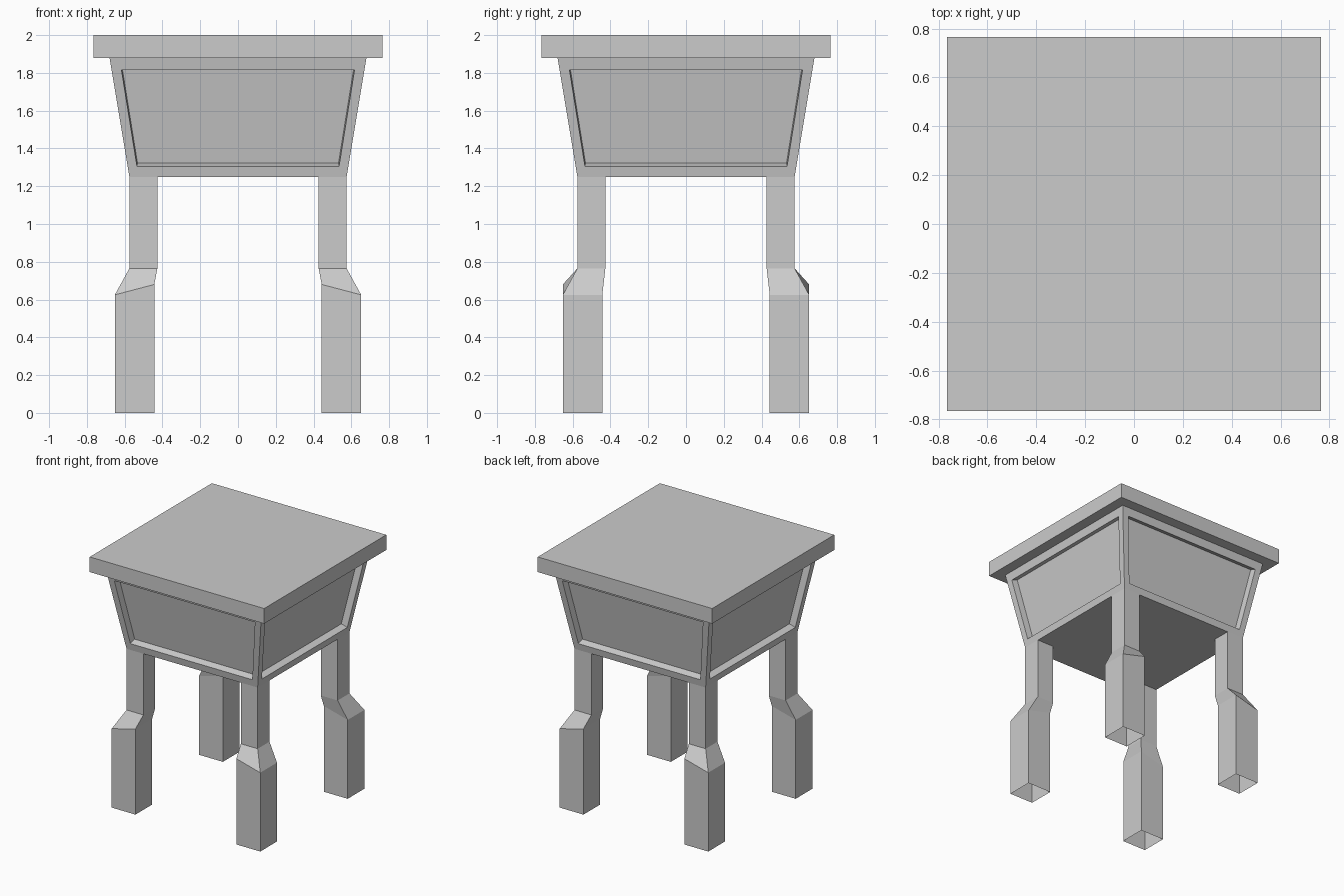
import bpy, bmesh
from math import pi
from mathutils import Matrix

cube = bpy.data.objects.get("Cube")
if cube:
    bpy.data.objects.remove(cube)

GREY = (0.6, 0.6, 0.6, 1)
mat = bpy.data.materials.new("plain grey")
mat.use_nodes = True
mat.diffuse_color = GREY
mat.node_tree.nodes["Principled BSDF"].inputs["Base Color"].default_value = GREY


def finish(bm, name):
    """Turn a bmesh into a named, flat shaded object."""
    mesh = bpy.data.meshes.new(name)
    bm.to_mesh(mesh)
    bm.free()
    mesh.materials.append(mat)
    obj = bpy.data.objects.new(name, mesh)
    bpy.context.collection.objects.link(obj)
    return obj


def bridge(bm, a, b):
    """Join two rings of four vertices with quads."""
    for i in range(4):
        j = (i + 1) % 4
        bm.faces.new((a[i], a[j], b[j], b[i]))


# Square slab top
bm = bmesh.new()
bmesh.ops.create_cube(bm, size=1, matrix=Matrix.Translation((0, 0, 1.94))
                      @ Matrix.Diagonal((1.53, 1.53, 0.12, 1)))
finish(bm, "table_top")

# Tapered body: one side with a recessed panel, turned to all four sides
BOTTOM, TOP, LOW, HIGH = 1.25, 1.88, 0.575, 0.68


def face_y(z):
    return -(LOW + (HIGH - LOW) * (z - BOTTOM) / (TOP - BOTTOM))


def side_ring(bm, z0, w0, z1, w1, depth=0, lift=0):
    return [bm.verts.new((x, face_y(z) + depth, z + lift))
            for x, z in ((-w0, z0), (w0, z0), (w1, z1), (-w1, z1))]


bm = bmesh.new()
for k in range(4):
    outer = side_ring(bm, BOTTOM, LOW, TOP, HIGH)
    rim = side_ring(bm, 1.305, 0.535, 1.815, 0.617)
    deep = side_ring(bm, 1.305, 0.532, 1.815, 0.614, 0.05, 0.017)
    bridge(bm, outer, rim)
    bridge(bm, rim, deep)
    bm.faces.new(deep)
    bmesh.ops.rotate(bm, verts=outer + rim + deep, cent=(0, 0, 0),
                     matrix=Matrix.Rotation(k * pi / 2, 3, "Z"))
bmesh.ops.remove_doubles(bm, verts=bm.verts[:], dist=0.0005)
bmesh.ops.holes_fill(bm, edges=[e for e in bm.edges if e.is_boundary], sides=4)
bmesh.ops.recalc_face_normals(bm, faces=bm.faces[:])
finish(bm, "tapered_body")


# Hollow legs: slim shaft, sloping shoulder, thicker open-ended foot
def leg(name, sx, sy):
    bm = bmesh.new()

    def ring(inner, outer, z_inner, z_outer):
        pts = ((outer, outer, z_outer), (inner, outer, z_inner),
               (inner, inner, z_inner), (outer, inner, z_outer))
        return [bm.verts.new((sx * x, sy * y, z)) for x, y, z in pts]

    rings = [ring(0.443, 0.652, 0, 0), ring(0.443, 0.652, 0.68, 0.625),
             ring(0.427, 0.575, 0.765, 0.765), ring(0.427, 0.575, BOTTOM, BOTTOM)]
    for a, b in zip(rings, rings[1:]):
        bridge(bm, a, b)
    # Normals point away from the leg's axis
    bmesh.ops.recalc_face_normals(bm, faces=bm.faces[:])
    finish(bm, name)


for sx, side in ((1, "left"), (-1, "right")):
    for sy, end in ((-1, "front"), (1, "back")):
        leg(f"{end}_{side}_leg", sx, sy)
